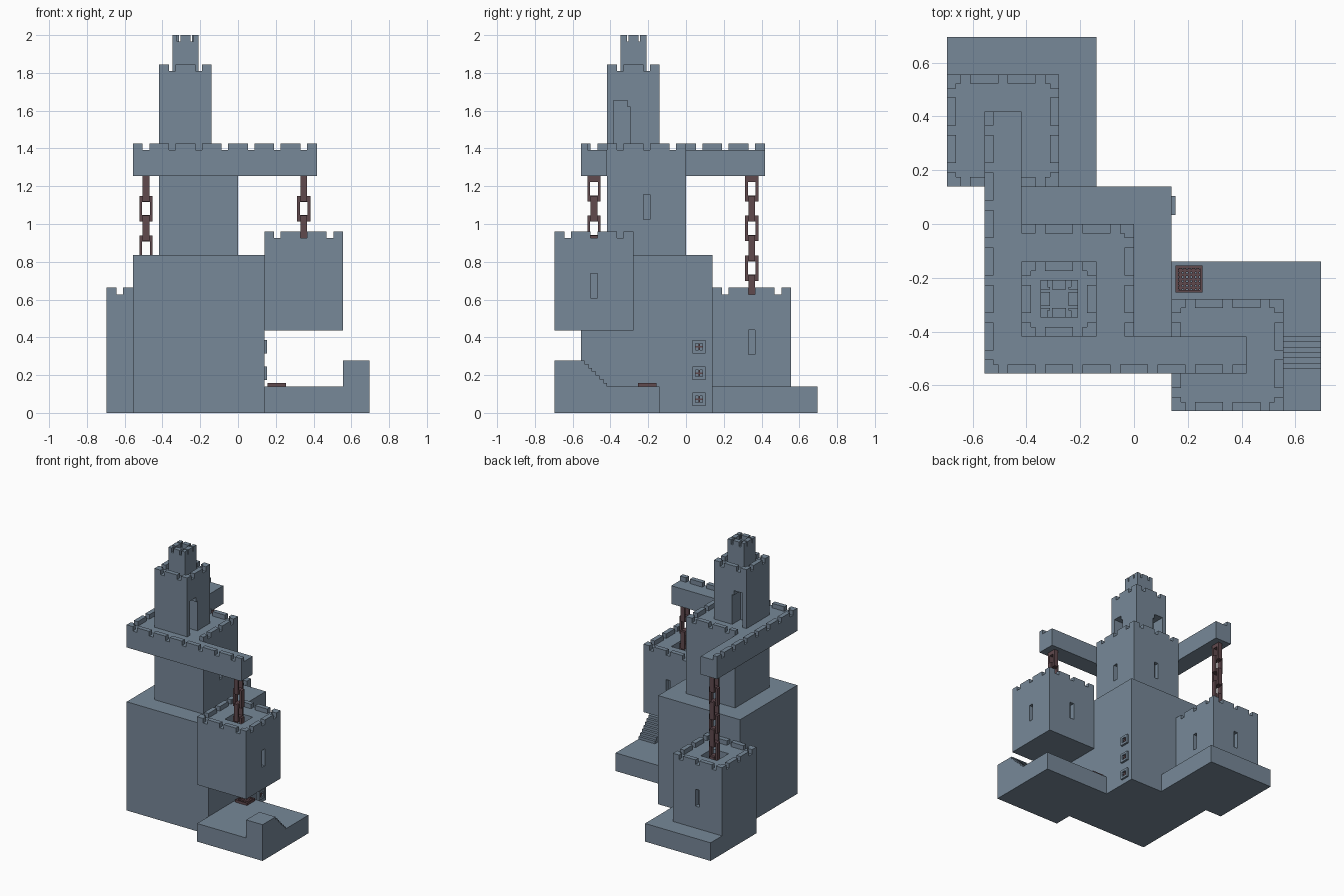
import bpy, bmesh
from mathutils import Vector

cube = bpy.data.objects.get("Cube")
if cube:
    bpy.data.objects.remove(cube, do_unlink=True)

U = 0.0348          # one masonry cell
def c(n):
    return n * U


def material(name, rgb):
    m = bpy.data.materials.new(name)
    m.use_nodes = True
    m.diffuse_color = (*rgb, 1)
    m.node_tree.nodes["Principled BSDF"].inputs["Base Color"].default_value = (*rgb, 1)
    return m


STONE = material("slate stone", (0.184, 0.246, 0.314))
IRON = material("rusty iron", (0.118, 0.067, 0.076))


def boxes(name, spans, mat=STONE):
    """One object from boxes given as (x0, x1, y0, y1, z0, z1)."""
    bm = bmesh.new()
    for x0, x1, y0, y1, z0, z1 in spans:
        verts = bmesh.ops.create_cube(bm, size=1)["verts"]
        mid = Vector((x0 + x1, y0 + y1, z0 + z1)) / 2
        for v in verts:
            v.co = Vector((v.co.x * (x1 - x0), v.co.y * (y1 - y0), v.co.z * (z1 - z0))) + mid
    mesh = bpy.data.meshes.new(name)
    bm.to_mesh(mesh)
    bm.free()
    mesh.materials.append(mat)
    ob = bpy.data.objects.new(name, mesh)
    bpy.context.collection.objects.link(ob)
    return ob


def cut(ob, *spans):
    """Carve boxes out of an object."""
    for s in spans:
        cutter = boxes("cutter", [s])
        cutter.hide_render = True
        mod = ob.modifiers.new("cut", 'BOOLEAN')
        mod.operation = 'DIFFERENCE'
        mod.solver = 'EXACT'
        mod.object = cutter
        bpy.context.view_layer.objects.active = ob
        bpy.ops.object.modifier_apply(modifier=mod.name)
        bpy.data.objects.remove(cutter, do_unlink=True)


def merlons(a, b, u=U):
    """Solid spans along an edge: gaps one cell wide, every four cells."""
    out, start, k = [], a, 0
    while a + (4 * k + 2.5) * u < b + 1e-4:
        out.append((start, a + (4 * k + 1.5) * u))
        start = a + (4 * k + 2.5) * u
        k += 1
    return out + [(start, b)]


def edge_x(x0, x1, y, z, u=U):
    return [(a, b, y, y + U, z, z + U) for a, b in merlons(x0, x1, u)]


def edge_y(y0, y1, x, z, u=U, trim=(U, U)):
    return [(x, x + U, max(a, y0 + trim[0]), min(b, y1 - trim[1]), z, z + U)
            for a, b in merlons(y0, y1, u)]


def battlement(name, x0, x1, y0, y1, z, u=U):
    boxes(name, edge_x(x0, x1, y0, z, u) + edge_x(x0, x1, y1 - U, z, u)
          + edge_y(y0, y1, x0, z, u) + edge_y(y0, y1, x1 - U, z, u))


def slits(ob, x0, x1, y0, y1, z):
    """Arrow slits in the back and left walls."""
    mx, my, w, h, d = (x0 + x1) / 2, (y0 + y1) / 2, U / 2, 0.13, U
    cut(ob, (x1 - d, x1 + d, my - w, my + w, z, z + h),
        (mx - w, mx + w, y1 - d, y1 + d, z, z + h))


def chain(name, x, y, z, count):
    """Square links hanging down, each turned a quarter from the last."""
    w, h, t, bar, cap = 0.035, 0.0675, 0.0175, 0.015, 0.032
    spans = []
    for i in range(count):
        zc = z - i * 0.105
        parts = [(-w, -w + bar, -h, h), (w - bar, w, -h, h),
                 (-w + bar, w - bar, h - cap, h), (-w + bar, w - bar, -h, -h + cap)]
        for a, b, lo, hi in parts:
            if i % 2:
                spans.append((x + a, x + b, y - t, y + t, zc + lo, zc + hi))
            else:
                spans.append((x - t, x + t, y + a, y + b, zc + lo, zc + hi))
    boxes(name, spans, IRON)


# Main block and low terraces
boxes("main_block", [(c(-16), c(4), c(-16), c(4), 0, c(24))])
boxes("back_terrace", [(c(-20), c(-4), c(4), c(20), 0, c(4))])
boxes("front_terrace", [(c(4), c(20), c(-20), c(-4), 0, c(4))])

# Steps with landing on the front terrace
rise = c(4) / 7
boxes("terrace_steps", [(c(16), c(20), c(-20), c(-12) - i * rise,
                         c(4) + i * rise, c(4) + (i + 1) * rise) for i in range(7)])

# Two corner towers with chain pits and arrow slits
for name, x0, y0, z0, z1, pit, slit in (
        ("hanging_tower", c(4), c(-20), 0.437, 0.925, 0.12, 0.608),
        ("back_tower", c(-20), c(4), c(4), 0.628, 0.14, 0.308)):
    x1, y1 = x0 + c(12), y0 + c(12)
    tower = boxes(name, [(x0, x1, y0, y1, z0, z1)])
    cut(tower, (x0 + c(4), x1 - c(4), y0 + c(4), y1 - c(4), z1 - pit, z1 + 0.1))
    slits(tower, x0, x1, y0, y1, slit)
    battlement(name + "_battlement", x0, x1, y0, y1, z1)

# Keep with two overhanging galleries
keep = boxes("keep", [(c(-12), 0, c(-12), 0, c(24), c(40))])
slits(keep, c(-12), 0, c(-12), 0, 1.025)
boxes("galleries", [(c(-16), c(12), c(-16), c(-12), c(36), c(40)),
                    (c(-16), c(-12), c(-12), c(12), c(36), c(40))])
boxes("keep_battlement",
      edge_x(c(-16), c(12), c(-16), c(40)) + edge_x(c(-12), 0, -U, c(40))
      + edge_y(c(-16), c(12), c(-16), c(40), trim=(U, 0))
      + edge_y(c(-12), 0, -U, c(40), trim=(0, U)))

# Upper tower with stepped doorways, and the turret on top
upper = boxes("upper_tower", [(c(-12), c(-4), c(-12), c(-4), c(40), c(52))])
for a, b, top in ((-0.385, -0.31, 1.655), (-0.32, -0.295, 1.62)):
    cut(upper, (c(-4) - 0.1, c(-4) + 0.05, a, b, c(40) - 0.05, top),
        (a, b, c(-4) - 0.1, c(-4) + 0.05, c(40) - 0.05, top))
battlement("upper_battlement", c(-12), c(-4), c(-12), c(-4), c(52))
boxes("turret", [(c(-10), c(-6), c(-10), c(-6), c(52), 2 - U)])
battlement("turret_battlement", c(-10), c(-6), c(-10), c(-6), 2 - U, U / 2)

# Chains
chain("hanging_tower_chain", c(10), c(-14), 1.187, 4)
chain("back_tower_chain", c(-14), c(10), 1.187, 7)

# Small barred vents on the left wall
frames, bars = [], []
X, yc, o, n = c(4), 0.069, 0.035, 0.0175
for zc in (0.072, 0.21, 0.35):
    frames += [(X, X + 0.015, yc - o, yc - n, zc - o, zc + o),
               (X, X + 0.015, yc + n, yc + o, zc - o, zc + o),
               (X, X + 0.015, yc - n, yc + n, zc + n, zc + o),
               (X, X + 0.015, yc - n, yc + n, zc - o, zc - n)]
    bars += [(X, X + 0.008, yc - 0.004, yc + 0.004, zc - n, zc + n),
             (X, X + 0.007, yc - n, yc + n, zc - 0.004, zc + 0.004)]
boxes("vent_frames", frames)
boxes("vent_bars", bars, IRON)

# Iron grate on the front terrace
gx, gy, r, z = 0.205, -0.205, 0.05, c(4)
grate = [(gx - r, gx + r, gy - r, gy - r + 0.01, z, z + 0.018),
         (gx - r, gx + r, gy + r - 0.01, gy + r, z, z + 0.018),
         (gx - r, gx - r + 0.01, gy - r + 0.01, gy + r - 0.01, z, z + 0.018),
         (gx + r - 0.01, gx + r, gy - r + 0.01, gy + r - 0.01, z, z + 0.018)]
for i in range(-2, 3):
    d = i * 0.016
    grate += [(gx + d - 0.005, gx + d + 0.005, gy - r + 0.01, gy + r - 0.01, z, z + 0.012),
              (gx - r + 0.01, gx + r - 0.01, gy + d - 0.005, gy + d + 0.005, z, z + 0.01)]
boxes("terrace_grate", grate, IRON)
